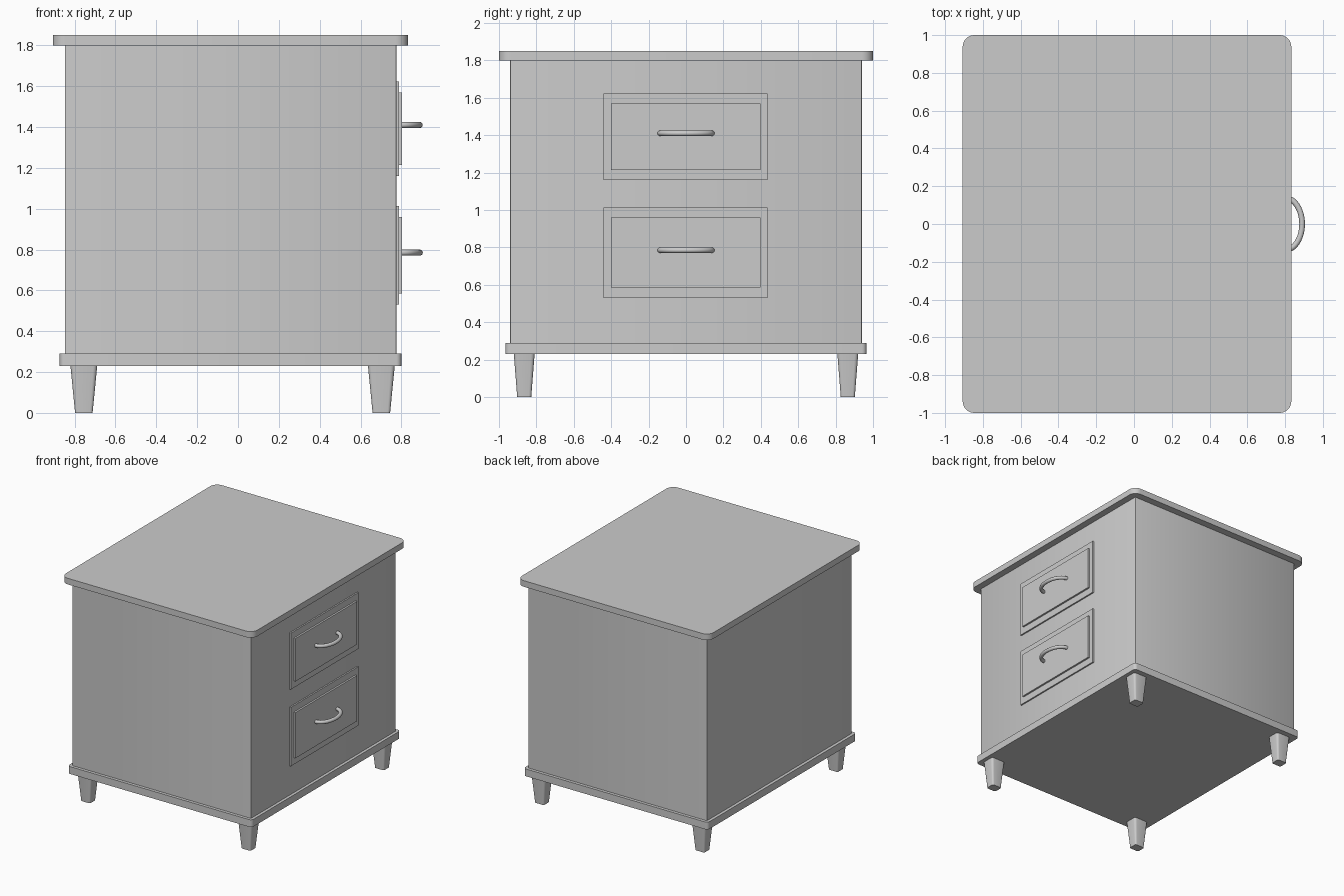
import bpy, bmesh, math

if "Cube" in bpy.data.objects:
    bpy.data.objects.remove(bpy.data.objects["Cube"])


def finish(name, bm):
    bmesh.ops.recalc_face_normals(bm, faces=bm.faces)
    mesh = bpy.data.meshes.new(name)
    bm.to_mesh(mesh)
    bm.free()
    obj = bpy.data.objects.new(name, mesh)
    bpy.context.scene.collection.objects.link(obj)
    bpy.ops.object.select_all(action='DESELECT')
    obj.select_set(True)
    bpy.context.view_layer.objects.active = obj
    bpy.ops.object.shade_smooth_by_angle(angle=math.radians(35))
    return obj


def box(name, x, y, z, radius=0.0, segments=6, taper=(1, 1)):
    """Box from ranges, with rounded upright edges and a bottom taper."""
    bm = bmesh.new()
    bmesh.ops.create_cube(bm, size=1)
    for v in bm.verts:
        v.co = [r[0] + (c + 0.5) * (r[1] - r[0]) for c, r in zip(v.co, (x, y, z))]
    if radius:
        upright = [e for e in bm.edges
                   if abs(e.verts[0].co.z - e.verts[1].co.z) > 1e-4]
        bmesh.ops.bevel(bm, geom=upright, offset=radius, segments=segments,
                        profile=0.5, affect='EDGES')
    cx, cy = sum(x) / 2, sum(y) / 2
    for v in bm.verts:
        if v.co.z < z[0] + 1e-4:
            v.co.x = cx + (v.co.x - cx) * taper[0]
            v.co.y = cy + (v.co.y - cy) * taper[1]
    return finish(name, bm)


def handle(name, z, x0=0.80, depth=0.09, half=0.138, r=0.015, steps=24, sides=12):
    """Tube swept along half an ellipse."""
    bm = bmesh.new()
    rings = []
    for i in range(steps + 1):
        a = math.pi * i / steps
        px, py = x0 + depth * math.sin(a), half * math.cos(a)
        nx, ny = half * math.sin(a), depth * math.cos(a)
        n = math.hypot(nx, ny)
        ring = []
        for j in range(sides):
            t = 2 * math.pi * j / sides
            k = r * math.cos(t) / n
            ring.append(bm.verts.new((px + nx * k, py + ny * k, z + r * math.sin(t))))
        rings.append(ring)
    for a, b in zip(rings, rings[1:]):
        for j in range(sides):
            k = (j + 1) % sides
            bm.faces.new((a[j], a[k], b[k], b[j]))
    bm.faces.new(rings[0])
    bm.faces.new(rings[-1])
    return finish(name, bm)


# Cabinet carcass
box("table_top", (-0.907, 0.833), (-1, 1), (1.80, 1.85), 0.062, 8)
box("cabinet_body", (-0.848, 0.776), (-0.94, 0.94), (0.28, 1.81), 0.005, 2)
box("base_plinth", (-0.873, 0.80), (-0.965, 0.965), (0.23, 0.29), 0.025, 5)

# Tapered legs
for side, cx in (("rear", -0.755), ("front", 0.702)):
    for hand, cy in (("left", -0.865), ("right", 0.865)):
        box(f"{side}_{hand}_leg", (cx - 0.066, cx + 0.066),
            (cy - 0.056, cy + 0.056), (0, 0.235), 0.02, 4, (0.65, 0.67))

# Stepped drawer fronts with bow handles
for name, outer, inner, hz in (
        ("upper", (1.16, 1.622), (1.215, 1.568), 1.41),
        ("lower", (0.53, 1.013), (0.585, 0.96), 0.785)):
    box(f"{name}_drawer_border", (0.76, 0.788), (-0.441, 0.437), outer)
    box(f"{name}_drawer_panel", (0.77, 0.803), (-0.40, 0.398), inner)
    handle(f"{name}_drawer_handle", hz)
